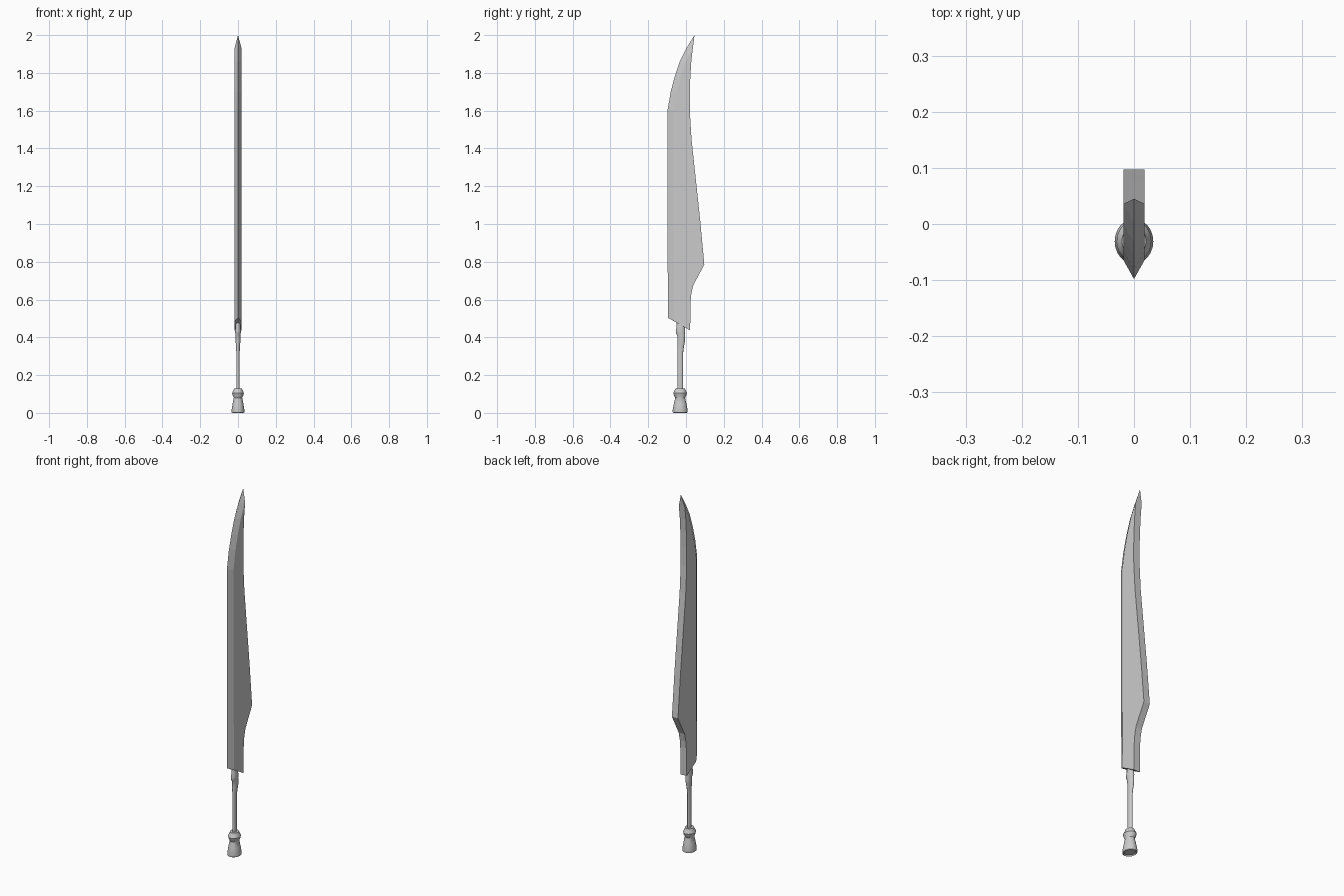
import bpy, bmesh, math
from mathutils import Vector

if "Cube" in bpy.data.objects:
    bpy.data.objects.remove(bpy.data.objects["Cube"])


def loft(name, rings, smooth=False):
    """Skin a list of equal-length point rings and cap both ends."""
    bm = bmesh.new()
    loops = [[bm.verts.new(p) for p in ring] for ring in rings]
    n = len(loops[0])
    for a, b in zip(loops, loops[1:]):
        for i in range(n):
            j = (i + 1) % n
            bm.faces.new((a[i], a[j], b[j], b[i]))
    bm.faces.new(loops[0][::-1])
    bm.faces.new(loops[-1])
    bmesh.ops.remove_doubles(bm, verts=bm.verts, dist=1e-5)
    bmesh.ops.recalc_face_normals(bm, faces=bm.faces)
    me = bpy.data.meshes.new(name)
    bm.to_mesh(me)
    bm.free()
    ob = bpy.data.objects.new(name, me)
    bpy.context.collection.objects.link(ob)
    if smooth:
        bpy.ops.object.select_all(action='DESELECT')
        ob.select_set(True)
        bpy.context.view_layer.objects.active = ob
        bpy.ops.object.shade_smooth_by_angle(angle=math.radians(35))
    return ob


def ellipse(z, yc, rx, ry, n=20):
    return [(rx * math.cos(t), yc + ry * math.sin(t), z)
            for t in (2 * math.pi * i / n for i in range(n))]


# Blade: bevelled cutting edge at the front, flat spine at the back
HALF, BEVEL = 0.0185, 0.033


def section(z, edge, spine, z_edge=None, z_bevel=None):
    b = min(BEVEL, spine - edge)
    w = HALF * b / BEVEL
    ze = z if z_edge is None else z_edge
    zb = z if z_bevel is None else z_bevel
    return [(0, edge, ze), (w, edge + b, zb), (w, spine, z),
            (-w, spine, z), (-w, edge + b, zb)]


stations = [
    (0.59, -0.096, 0.024), (0.63, -0.096, 0.028), (0.675, -0.096, 0.038),
    (0.785, -0.097, 0.097), (1.02, -0.098, 0.075), (1.18, -0.098, 0.058),
    (1.45, -0.098, 0.029), (1.60, -0.098, 0.020), (1.70, -0.081, 0.020),
    (1.78, -0.060, 0.023), (1.86, -0.033, 0.028), (1.93, 0.002, 0.036),
    (2.00, 0.045, 0.0451),
]
rings = [section(0.437, -0.095, 0.022, 0.503, 0.485)]
rings += [section(*s) for s in stations]
loft("blade", rings)

# Grip with a swelling collar under the blade
grip = [
    (0.12, -0.030, 0.009, 0.015), (0.32, -0.030, 0.009, 0.015),
    (0.35, -0.028, 0.010, 0.017), (0.38, -0.025, 0.013, 0.020),
    (0.41, -0.025, 0.014, 0.021), (0.42, -0.029, 0.014, 0.024),
    (0.435, -0.029, 0.016, 0.025), (0.455, -0.028, 0.013, 0.022),
    (0.50, -0.028, 0.013, 0.021),
]
loft("grip", [ellipse(*g) for g in grip], True)

# Pommel: flared foot, waist and bulging neck, slightly hollow underneath
pommel = [(0.006, 0.030), (0.0, 0.034), (0.003, 0.039), (0.014, 0.040),
          (0.05, 0.033), (0.08, 0.026), (0.092, 0.032), (0.105, 0.036),
          (0.116, 0.031), (0.125, 0.026), (0.130, 0.025)]
loft("pommel", [ellipse(z, -0.031, r * 0.86, r, 24) for z, r in pommel], True)
